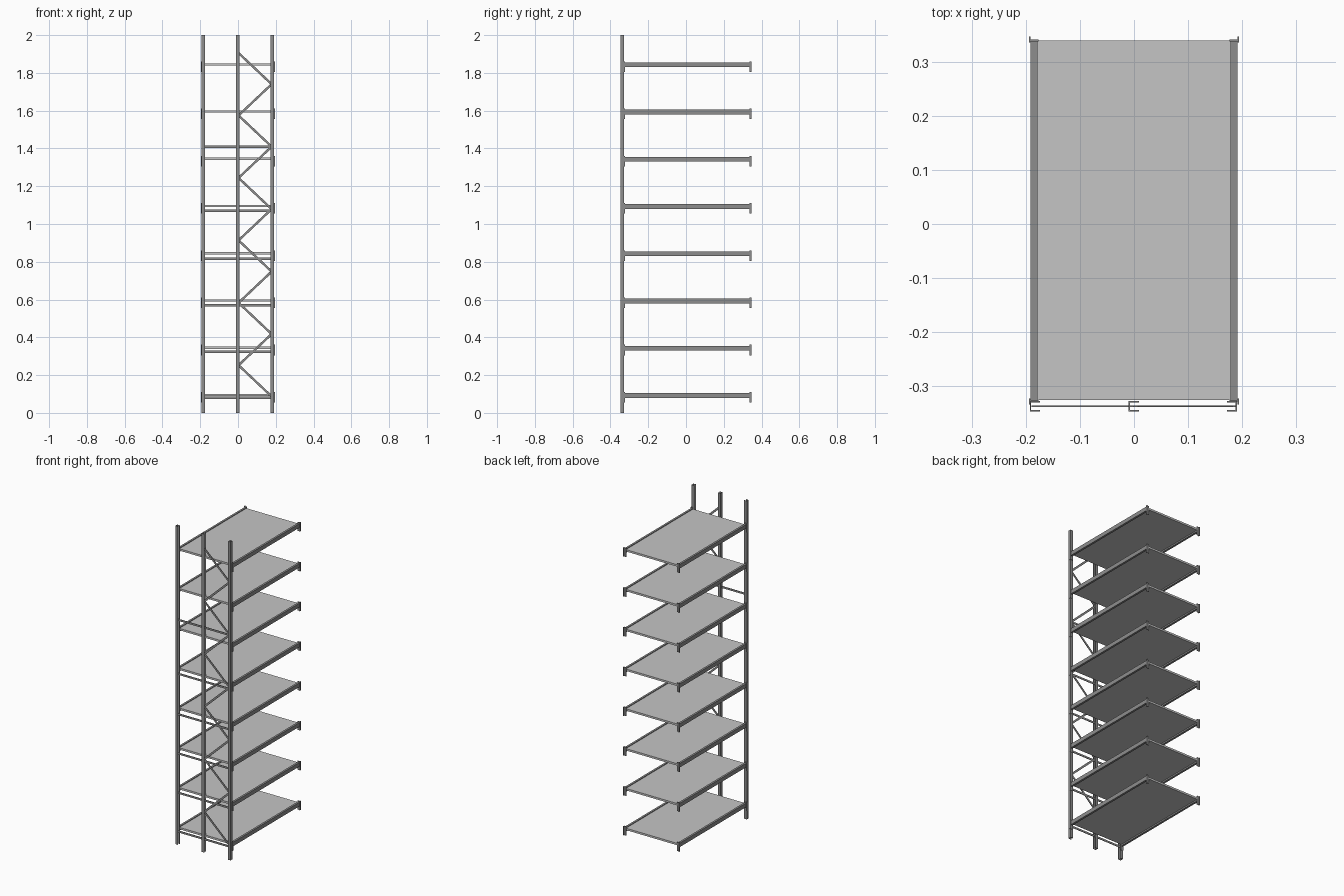
import bpy, bmesh, math
from mathutils import Matrix, Vector

if "Cube" in bpy.data.objects:
    bpy.data.objects.remove(bpy.data.objects["Cube"])


def material(name, v):
    m = bpy.data.materials.new(name)
    m.diffuse_color = (v, v, v, 1)
    m.use_nodes = True
    m.node_tree.nodes["Principled BSDF"].inputs["Base Color"].default_value = m.diffuse_color
    return m


STEEL = material("grey steel", 0.27)
PANEL = material("light grey panel", 0.56)


def make(name, boxes, mat):
    """One object from boxes given as (min corner, max corner, optional matrix)."""
    bm = bmesh.new()
    for lo, hi, *rot in boxes:
        lo, hi = Vector(lo), Vector(hi)
        m = Matrix.Translation((lo + hi) / 2) @ Matrix.Diagonal((*(hi - lo), 1))
        if rot:
            m = rot[0] @ m
        bmesh.ops.create_cube(bm, size=1, matrix=m)
    me = bpy.data.meshes.new(name)
    bm.to_mesh(me)
    bm.free()
    me.materials.append(mat)
    ob = bpy.data.objects.new(name, me)
    bpy.context.collection.objects.link(ob)
    return ob


def prism(name, pts, height, mat):
    """Extrude an outline in x, y upwards."""
    bm = bmesh.new()
    f = bm.faces.new([bm.verts.new((x, y, 0)) for x, y in pts])
    r = bmesh.ops.extrude_face_region(bm, geom=[f])
    bmesh.ops.translate(bm, vec=(0, 0, height),
                        verts=[v for v in r["geom"] if isinstance(v, bmesh.types.BMVert)])
    bmesh.ops.recalc_face_normals(bm, faces=bm.faces)
    me = bpy.data.meshes.new(name)
    bm.to_mesh(me)
    bm.free()
    me.materials.append(mat)
    ob = bpy.data.objects.new(name, me)
    bpy.context.collection.objects.link(ob)


# Three upright C-channels; s is the side the channel opens to
W, T, Y0, Y1 = 0.019, 0.0025, -0.347, -0.328
for name, x, s in (("left_post", -0.193, 1), ("middle_post", -0.01, 1), ("right_post", 0.191, -1)):
    outline = [(0, Y0), (W, Y0), (W, Y0 + T), (T, Y0 + T),
               (T, Y1 - T), (W, Y1 - T), (W, Y1), (0, Y1)]
    prism(name, [(x + s * u, y) for u, y in outline], 2.0, STEEL)

# Flat horizontal braces behind the post fronts
YB = (-0.339, -0.336)
for i, z in enumerate((0.08, 0.323, 0.57, 0.816, 1.07, 1.409)):
    make(f"horizontal_brace_{i}", [((-0.19, YB[0], z - 0.006), (0.188, YB[1], z + 0.006))], STEEL)

# Zigzag braces between the middle and right posts
for i in range(11):
    za, zb = 0.087 + i * 0.1653, 0.087 + (i + 1) * 0.1653
    xa, xb = (0.178, 0.003) if i % 2 == 0 else (0.003, 0.178)
    dx, dz = xb - xa, zb - za
    h = math.hypot(dx, dz) / 2
    m = Matrix.Translation(((xa + xb) / 2, 0, (za + zb) / 2)) @ Matrix.Rotation(-math.atan2(dz, dx), 4, 'Y')
    make(f"diagonal_brace_{i}", [((-h, YB[0], -0.006), (h, YB[1], 0.006), m)], STEEL)

# Shelves: panel, side beams and angle connectors at the four corners
for i in range(8):
    z = 0.093 + i * 0.25
    make(f"shelf_panel_{i}", [((-0.18, -0.326, z - 0.004), (0.18, 0.34, z + 0.008))], PANEL)
    beams, hooks = [], []
    for s in (-1, 1):
        def span(a, b):
            return min(s * a, s * b), max(s * a, s * b)
        a, b = span(0.179, 0.192)
        beams.append(((a, -0.326, z - 0.013), (b, 0.34, z + 0.012)))
        for t in (-1, 1):
            y = sorted((t * 0.336, t * 0.347)) if t > 0 else (-0.334, -0.323)
            a, b = span(0.192, 0.195)
            hooks.append(((a, y[0], z - 0.038), (b, y[1], z + 0.018)))
            yc = 0.34 if t > 0 else -0.328
            a, b = span(0.177, 0.194)
            hooks.append(((a, yc - 0.0015, z - 0.038), (b, yc + 0.0015, z + 0.018)))
    make(f"shelf_beams_{i}", beams, STEEL)
    make(f"beam_connectors_{i}", hooks, STEEL)
